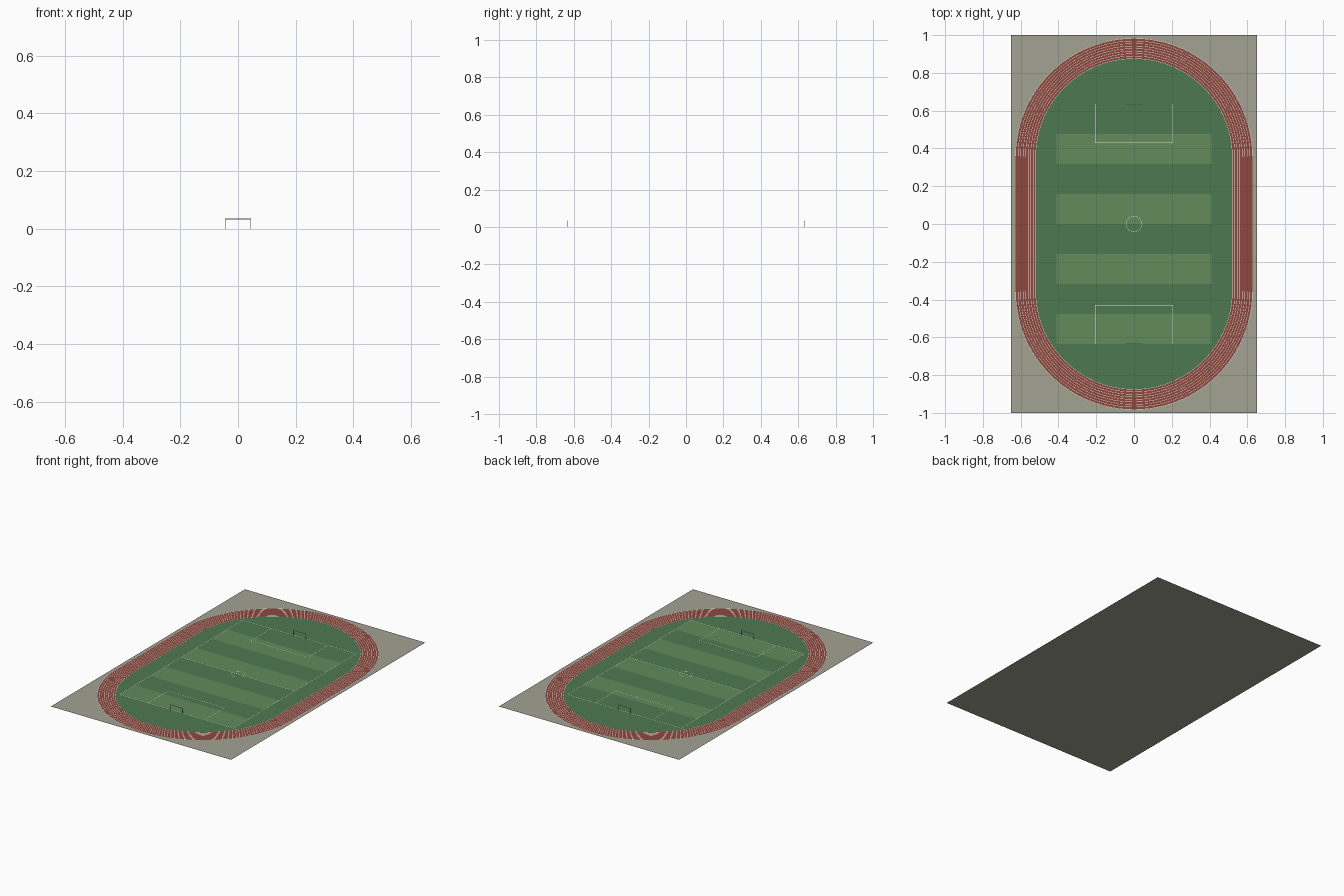
import bpy, bmesh
from math import sin, cos, pi

if "Cube" in bpy.data.objects:
    bpy.data.objects.remove(bpy.data.objects["Cube"])

STRAIGHT = 0.355          # half length of the straights
R_IN, R_OUT = 0.52, 0.628
LANES, SEG = 8, 48
FX, FY = 0.41, 0.635      # pitch half size
LW = 0.0018               # painted line width


def material(name, rgb):
    m = bpy.data.materials.new(name)
    m.diffuse_color = (*rgb, 1)
    m.use_nodes = True
    m.node_tree.nodes["Principled BSDF"].inputs["Base Color"].default_value = m.diffuse_color
    return m


CONCRETE = material("concrete", (0.36, 0.36, 0.29))
RED = material("red_track", (0.27, 0.066, 0.048))
GRASS = material("grass", (0.076, 0.195, 0.082))
LIGHT = material("light_grass", (0.122, 0.26, 0.105))
WHITE = material("white_paint", (0.85, 0.85, 0.82))


def finish(bm, name, mat):
    me = bpy.data.meshes.new(name)
    bm.to_mesh(me)
    bm.free()
    ob = bpy.data.objects.new(name, me)
    me.materials.append(mat)
    bpy.context.collection.objects.link(ob)
    return ob


def add_rect(bm, x0, x1, y0, y1, z):
    bm.faces.new([bm.verts.new((x, y, z)) for x, y in
                  ((x0, y0), (x1, y0), (x1, y1), (x0, y1))])


def rect(name, x0, x1, y0, y1, z, mat):
    bm = bmesh.new()
    add_rect(bm, x0, x1, y0, y1, z)
    return finish(bm, name, mat)


def stadium(r, half):
    """Rounded-end loop, counter-clockwise; half = 0 gives a circle."""
    return [(r * cos(a0 + pi * i / SEG), s * half + r * sin(a0 + pi * i / SEG))
            for s, a0 in ((1, 0), (-1, pi))
            for i in range(SEG + 1 if half else SEG)]


def add_ring(bm, r0, r1, half, z):
    inner, outer = ([bm.verts.new((x, y, z)) for x, y in stadium(r, half)]
                    for r in (r0, r1))
    n = len(inner)
    for i in range(n):
        j = (i + 1) % n
        bm.faces.new((inner[i], outer[i], outer[j], inner[j]))


# Ground sheet
rect("ground", -0.65, 0.65, -1, 1, 0, CONCRETE)

# Running track
bm = bmesh.new()
add_ring(bm, R_IN, R_OUT, STRAIGHT, 0.001)
finish(bm, "running_track", RED)

# Lane lines
bm = bmesh.new()
for i in range(LANES + 1):
    r = R_IN + (R_OUT - R_IN - LW) * i / LANES
    add_ring(bm, r, r + LW, STRAIGHT, 0.0016)
finish(bm, "lane_lines", WHITE)

# Infield grass
bm = bmesh.new()
bm.faces.new([bm.verts.new((x, y, 0.001)) for x, y in stadium(R_IN, STRAIGHT)])
finish(bm, "infield", GRASS)

# Mown stripes across the pitch
step = 2 * FY / 8
for i in range(8):
    y = -FY + i * step
    rect(f"pitch_stripe_{i + 1}", -FX, FX, y, y + step, 0.0016,
         GRASS if i % 2 else LIGHT)

# Pitch markings
Z, h = 0.0022, LW / 2
bm = bmesh.new()
add_rect(bm, -FX, FX, -h, h, Z)
for s in (-1, 1):
    add_rect(bm, s * FX - h, s * FX + h, -FY, FY, Z)
    add_rect(bm, -FX, FX, s * FY - h, s * FY + h, Z)
    add_rect(bm, -0.205, 0.205, s * 0.43 - h, s * 0.43 + h, Z)
    y0, y1 = sorted((s * 0.43, s * FY))
    for x in (-0.205, 0.205):
        add_rect(bm, x - h, x + h, y0, y1, Z)
add_ring(bm, 0.041 - h, 0.041 + h, 0, Z)
finish(bm, "pitch_markings", WHITE)


def box(bm, cx, cy, cz, sx, sy, sz):
    for v in bmesh.ops.create_cube(bm, size=1)["verts"]:
        v.co = (cx + v.co.x * sx, cy + v.co.y * sy, cz + v.co.z * sz)


# Goal frames at both ends
GW, GH, T = 0.044, 0.035, 0.003
for name, s in (("front_goal", -1), ("back_goal", 1)):
    bm = bmesh.new()
    for x in (-GW, GW):
        box(bm, x, s * FY, (GH - T) / 2, T, T, GH - T)
    box(bm, 0, s * FY, GH - T / 2, 2 * GW + T, T, T)
    finish(bm, name, WHITE)
